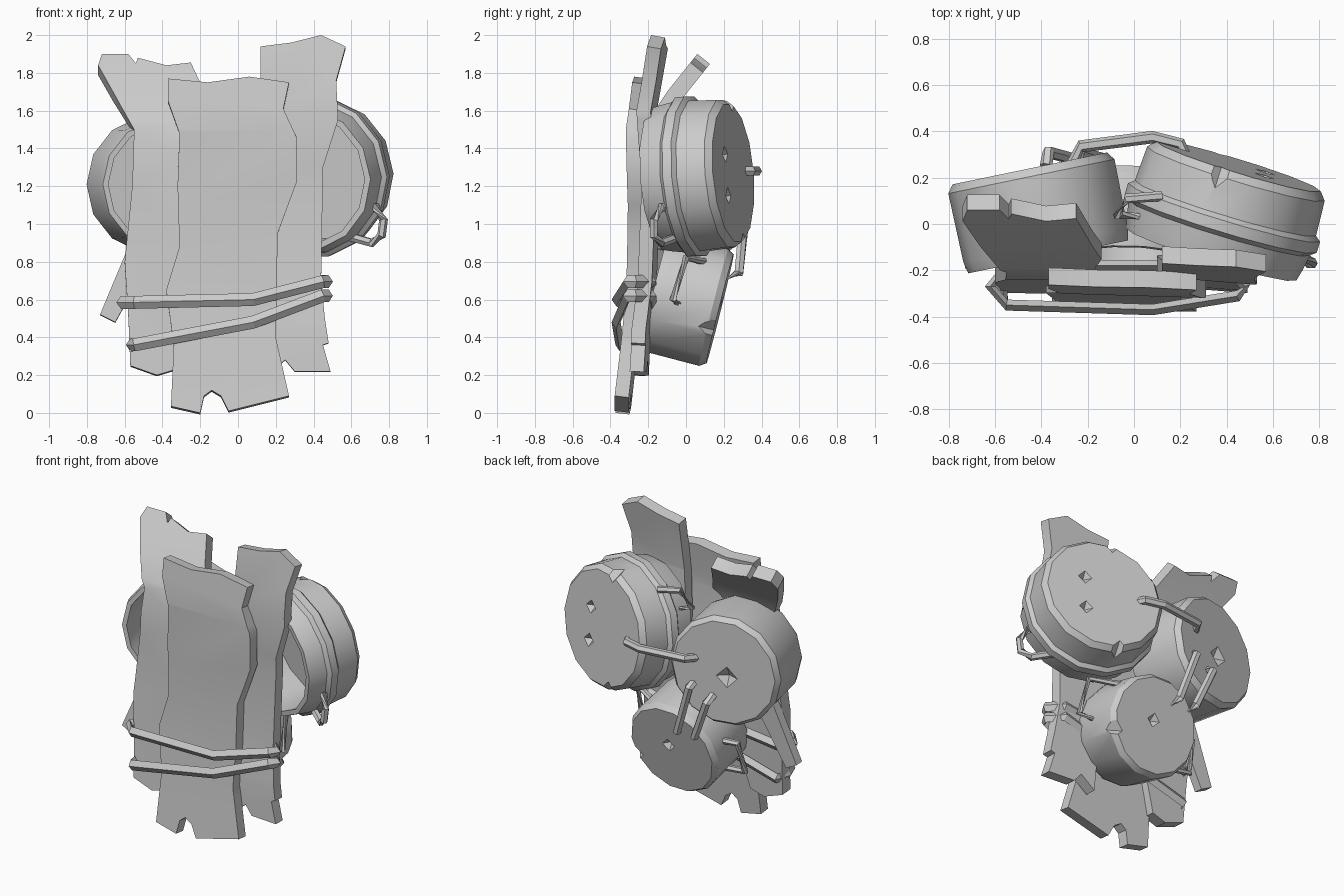
import bpy, bmesh, math
from mathutils import Vector, Matrix

if "Cube" in bpy.data.objects:
    bpy.data.objects.remove(bpy.data.objects["Cube"], do_unlink=True)

GREY = (0.6, 0.6, 0.6, 1)
mat = bpy.data.materials.new("worn grey")
mat.use_nodes = True
mat.diffuse_color = GREY
mat.node_tree.nodes["Principled BSDF"].inputs["Base Color"].default_value = GREY


def add_object(name, bm, smooth=False):
    bmesh.ops.recalc_face_normals(bm, faces=bm.faces)
    mesh = bpy.data.meshes.new(name)
    bm.to_mesh(mesh)
    bm.free()
    mesh.materials.append(mat)
    ob = bpy.data.objects.new(name, mesh)
    bpy.context.collection.objects.link(ob)
    if smooth:
        bpy.ops.object.select_all(action='DESELECT')
        ob.select_set(True)
        bpy.context.view_layer.objects.active = ob
        bpy.ops.object.shade_smooth_by_angle(angle=math.radians(32))
    return ob


def bend(z, knots):
    for (z0, y0), (z1, y1) in zip(knots, knots[1:]):
        if z <= z1:
            break
    return y0 + (y1 - y0) * (z - z0) / (z1 - z0)


def plank(name, outline, knots, thick=0.075, lean=0.0):
    """Flat outline, creased at the knots, bent in depth and thickened."""
    bm = bmesh.new()
    bm.faces.new([bm.verts.new((x, 0, z)) for x, z in outline])
    for z, _ in knots[1:-1]:
        bmesh.ops.bisect_plane(bm, geom=bm.verts[:] + bm.edges[:] + bm.faces[:],
                               plane_co=(0, 0, z), plane_no=(0, 0, 1))
    ext = bmesh.ops.extrude_face_region(bm, geom=bm.faces[:], use_keep_orig=True)
    back = {v for v in ext["geom"] if isinstance(v, bmesh.types.BMVert)}
    for v in bm.verts:
        z = v.co.z
        slope = (bend(z + .03, knots) - bend(z - .03, knots)) / .06
        v.co.y = bend(z, knots) + lean * v.co.x
        if v in back:
            v.co += thick * Vector((0, 1, -slope)).normalized()
    return add_object(name, bm, True)


def tube(name, points, radius, closed=False, sides=6, flat=1.0):
    """Faceted rod swept along a path."""
    pts = [Vector(p) for p in points]
    n = len(pts)
    bm = bmesh.new()
    rings = []
    for i, p in enumerate(pts):
        a = pts[i - 1] if closed or i else p
        b = pts[(i + 1) % n] if closed or i < n - 1 else p
        t = (b - a).normalized()
        ref = Vector((0, 0, 1)) if abs(t.z) < 0.8 else Vector((0, 1, 0))
        u = t.cross(ref).normalized()
        w = u.cross(t)
        ring = []
        for k in range(sides):
            g = math.tau * k / sides
            ring.append(bm.verts.new(p + radius * (flat * math.cos(g) * u + math.sin(g) * w)))
        rings.append(ring)
    for i in range(n if closed else n - 1):
        r, s = rings[i], rings[(i + 1) % n]
        for k in range(sides):
            j = (k + 1) % sides
            bm.faces.new((r[k], r[j], s[j], s[k]))
    if not closed:
        bm.faces.new(rings[0])
        bm.faces.new(rings[-1])
    return add_object(name, bm)


def pot(name, cap, axis, radius, depth, band=False, pits=(), notches=(), sides=14):
    """Open drum whose closed end is at cap; pits and rim notches are cut out."""
    r, d = radius, depth
    prof = [(r * .92, 0), (r * .99, -.035)]
    if band:
        prof += [(r * 1.01, -.19), (r * 1.07, -.21), (r * 1.07, -.26), (r * 1.01, -.28)]
    prof += [(r * .98, .05 - d), (r * .95, -d), (r * .87, -d), (r * .86, -.1)]
    z = Vector(axis).normalized()
    x = Vector((0, 0, 1)).cross(z).normalized()
    frame = Matrix((x, z.cross(x), z)).transposed().to_4x4()
    frame.translation = Vector(cap)
    bm = bmesh.new()
    rings = []
    for pr, h in prof:
        rings.append([bm.verts.new((pr * math.cos(math.tau * k / sides),
                                    pr * math.sin(math.tau * k / sides), h))
                      for k in range(sides)])
    for a, b in zip(rings, rings[1:]):
        for k in range(sides):
            j = (k + 1) % sides
            bm.faces.new((a[k], a[j], b[j], b[k]))
    bm.faces.new(rings[0])
    bm.faces.new(rings[-1])
    bm.transform(frame)
    ob = add_object(name, bm, True)

    # pointed cutters for the dents
    cut = bmesh.new()
    spots = [(u, v, size, .08) for u, v, size in pits]
    spots += [(r * .99 * math.cos(a), r * .99 * math.sin(a), .14, .18) for a in notches]
    for u, v, size, deep in spots:
        bmesh.ops.create_cone(cut, cap_ends=True, segments=4, radius1=0, radius2=size,
                              depth=deep, matrix=frame @ Matrix.Translation((u, v, 0)))
    cutter = add_object(name + "_cutter", cut)
    mod = ob.modifiers.new("dents", 'BOOLEAN')
    mod.operation, mod.solver, mod.object = 'DIFFERENCE', 'EXACT', cutter
    bpy.context.view_layer.update()
    dented = bpy.data.meshes.new_from_object(ob.evaluated_get(bpy.context.evaluated_depsgraph_get()))
    ob.modifiers.clear()
    ob.data = dented
    bpy.data.objects.remove(cutter, do_unlink=True)


# planks of the front
plank("centre_plank",
      [(-.37, 1.77), (-.16, 1.75), (.06, 1.78), (.27, 1.75), (.24, 1.61), (.31, 1.46),
       (.31, 1.22), (.21, .95), (.2, .4), (.27, .09), (-.05, .01), (-.09, .09), (-.14, .12),
       (-.18, .09), (-.2, 0), (-.355, .035), (-.34, .36), (-.38, .65), (-.31, .88),
       (-.32, 1.2), (-.31, 1.48), (-.37, 1.65)],
      [(0, -.38), (.35, -.34), (.65, -.31), (1.1, -.3), (1.5, -.31), (1.8, -.27)], lean=-.03)
plank("right_plank",
      [(-.74, 1.84), (-.72, 1.9), (-.58, 1.9), (-.54, 1.85), (-.53, 1.88), (-.38, 1.84),
       (-.25, 1.855), (-.14, 1.62), (-.25, 1.4), (-.25, .5), (-.33, .23), (-.43, .2),
       (-.57, .25), (-.58, .5), (-.6, .8), (-.56, 1.2), (-.55, 1.5)],
      [(.2, -.3), (.9, -.25), (1.35, -.24), (1.55, -.2), (1.7, -.1), (1.9, .06)], 0.085)
plank("left_plank",
      [(.12, 1.94), (.28, 1.96), (.44, 2), (.57, 1.94), (.52, 1.76), (.53, 1.55), (.45, 1.3),
       (.44, .7), (.46, .5), (.48, .37), (.45, .36), (.49, .22), (.3, .22), (.25, .28),
       (.15, .2), (.12, .7), (.1, 1.3), (.12, 1.6)],
      [(.2, -.26), (.45, -.25), (.7, -.22), (1.2, -.2), (1.6, -.22), (2, -.15)], 0.075, -.08)
plank("slanted_plank",
      [(-.73, .52), (-.71, .57), (-.53, 1), (-.36, .98), (-.5, .75), (-.65, .48)],
      [(.4, -.2), (1, -.16)], 0.06)

# bands tied round the planks
for name, end, left, mid, right in (("upper_band", -.62, .585, .6, .695),
                                    ("lower_band", -.57, .36, .48, .62)):
    tube(name, [(end, -.27, left), (-.55, -.35, left), (.08, -.37, mid), (.45, -.31, right),
                (.48, -.27, right), (.4, -.18, right), (-.55, -.18, left)],
         0.034, True, 4, 0.7)

# pots on the back
pot("left_pot", (.45, .25, 1.27), (.29, .95, .08), .405, .4, True,
    [(-.12, .1, .09), (-.12, -.12, .09)], [1.4, 4.95])
pot("right_pot", (-.45, .24, 1.21), (-.2, .97, 0), .37, .39, False, [(.02, -.03, .14)])
pot("lower_pot", (-.02, .18, .55), (.02, .96, -.24), .33, .36, False, [(-.02, .03, .09)], [3.5])

# straps joining the pots
tube("cross_strap", [(-.27, .25, 1.27), (-.23, .335, 1.28), (.08, .375, 1.28),
                     (.2, .345, 1.28), (.23, .27, 1.28)], .027)
for i, x in enumerate((-.22, -.35)):
    z = 1.11 - i * .07
    tube(f"down_strap_{i + 1}", [(x - .03, .25, z), (x - .02, .31, z - .03),
                                 (x + .09, .28, .74), (x + .12, .17, .69)], .027)

# wire loops on the pot sides
tube("outer_loop", [(.68, -.04, 1.07), (.73, -.13, 1.09), (.77, -.17, 1.02), (.76, -.17, .94),
                    (.71, -.13, .9), (.6, -.05, .93)], .024)
tube("inner_loop", [(.12, .12, 1.57), (-.03, .11, 1.6), (-.07, .04, 1.47), (.06, .03, 1.42)], .022)
tube("lower_left_loop", [(.24, -.03, .57), (.38, -.07, .6), (.36, 0, .82), (.18, .1, .8)], .02)
tube("lower_right_loop", [(-.24, .08, .65), (-.42, .05, .65), (-.44, 0, .45),
                          (-.26, -.01, .43)], .022)
